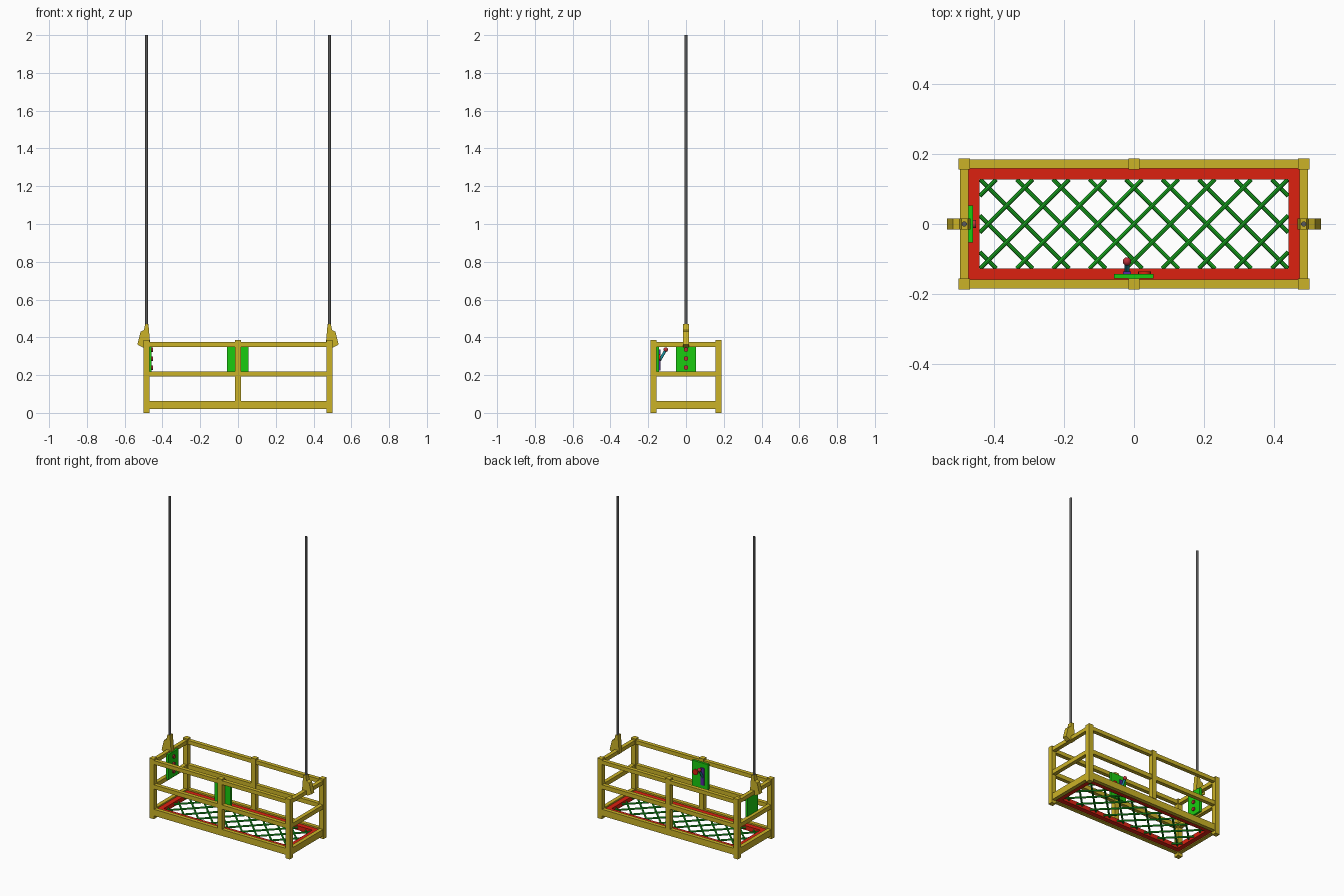
import bpy, bmesh, math
from mathutils import Vector, Matrix

if "Cube" in bpy.data.objects:
    bpy.data.objects.remove(bpy.data.objects["Cube"])


def mat(name, rgb):
    m = bpy.data.materials.new(name)
    m.diffuse_color = (*rgb, 1)
    m.use_nodes = True
    m.node_tree.nodes["Principled BSDF"].inputs["Base Color"].default_value = m.diffuse_color
    return m


YELLOW = mat("yellow_paint", (0.60, 0.45, 0.02))
RED = mat("red_paint", (0.72, 0.015, 0.005))
GREEN = mat("green_panel", (0.01, 0.60, 0.005))
MESH = mat("green_mesh", (0.01, 0.42, 0.015))
DARK = mat("cable_grey", (0.10, 0.10, 0.10))
TEAL = mat("teal", (0.01, 0.30, 0.36))
PURPLE = mat("purple", (0.10, 0.02, 0.35))
KNOB = mat("knob_red", (0.50, 0.03, 0.04))


def add_box(bm, lo, hi):
    lo, hi = Vector(lo), Vector(hi)
    size = hi - lo
    m = Matrix.Translation((lo + hi) / 2) @ Matrix.Diagonal((*size, 1))
    bmesh.ops.create_cube(bm, size=1, matrix=m)


def add_rod(bm, a, b, r, sides=12):
    a, b = Vector(a), Vector(b)
    d = b - a
    m = Matrix.Translation((a + b) / 2) @ d.to_track_quat('Z', 'Y').to_matrix().to_4x4()
    bmesh.ops.create_cone(bm, cap_ends=True, segments=sides, radius1=r,
                          radius2=r, depth=d.length, matrix=m)


def finish(bm, name, material, smooth=False):
    bmesh.ops.recalc_face_normals(bm, faces=bm.faces)
    me = bpy.data.meshes.new(name)
    bm.to_mesh(me)
    bm.free()
    ob = bpy.data.objects.new(name, me)
    bpy.context.collection.objects.link(ob)
    me.materials.append(material)
    if smooth:
        bpy.ops.object.select_all(action='DESELECT')
        ob.select_set(True)
        bpy.context.view_layer.objects.active = ob
        bpy.ops.object.shade_smooth_by_angle(angle=math.radians(40))
    return ob


def box(name, lo, hi, material):
    bm = bmesh.new()
    add_box(bm, lo, hi)
    return finish(bm, name, material)


def rod(name, a, b, r, material, sides=16):
    bm = bmesh.new()
    add_rod(bm, a, b, r, sides)
    return finish(bm, name, material, True)


# Posts: four corners, plus one in the middle of each long side
PX, PY, W = 0.484, 0.171, 0.016
for sy, side in ((-1, "front"), (1, "back")):
    for sx, end in ((-1, "left"), (0, "middle"), (1, "right")):
        x, y = sx * PX, sy * PY
        box(f"{side}_{end}_post", (x - W, y - W, 0.0 if sx else 0.06),
            (x + W, y + W, 0.385), YELLOW)

# Rails at three heights on all four sides
T = 0.0125
for label, z0, z1 in (("bottom", 0.02, 0.062), ("mid", 0.192, 0.219), ("top", 0.35, 0.375)):
    for s, side, end in ((-1, "front", "left"), (1, "back", "right")):
        box(f"{label}_{side}_rail", (-PX, s * PY - T, z0), (PX, s * PY + T, z1), YELLOW)
        box(f"{label}_{end}_rail", (s * PX - T, -PY, z0), (s * PX + T, PY, z1), YELLOW)

# Red floor frame
bm = bmesh.new()
IX, IY = 0.44, 0.127
for s in (-1, 1):
    ya, yb = sorted((s * IY, s * 0.16))
    add_box(bm, (-0.473, ya, 0.025), (0.473, yb, 0.053))
    xa, xb = sorted((s * IX, s * 0.473))
    add_box(bm, (xa, -IY, 0.025), (xb, IY, 0.053))
finish(bm, "floor_frame", RED)

# Diagonal floor mesh, each bar clipped to the frame opening
bm = bmesh.new()
PITCH = 0.104
for k in range(-6, 7):
    c = k * PITCH
    for s in (-1, 1):
        x0, x1 = max(-IX, c - IY), min(IX, c + IY)
        if x1 - x0 > 0.01:
            z = 0.039 + s * 0.002
            add_rod(bm, (x0, s * (x0 - c), z), (x1, s * (x1 - c), z), 0.006, 8)
finish(bm, "floor_mesh", MESH, True)

# Cable brackets at both ends, with their cables
profile = [(0.466, 0.375), (0.474, 0.47), (0.492, 0.47), (0.498, 0.438),
           (0.516, 0.43), (0.533, 0.362), (0.505, 0.347), (0.466, 0.352)]
for s, end in ((-1, "left"), (1, "right")):
    bm = bmesh.new()
    face = bm.faces.new([bm.verts.new((s * x, -0.015, z)) for x, z in profile])
    ext = bmesh.ops.extrude_face_region(bm, geom=[face])
    bmesh.ops.translate(bm, vec=(0, 0.03, 0),
                        verts=[g for g in ext["geom"] if isinstance(g, bmesh.types.BMVert)])
    finish(bm, f"{end}_bracket", YELLOW)
    rod(f"{end}_cable", (s * 0.484, 0, 0.40), (s * 0.484, 0, 2.0), 0.0075, DARK)

# Left control panel with three buttons
box("button_panel", (-0.476, -0.053, 0.203), (-0.459, 0.053, 0.365), GREEN)
for i in range(3):
    z = 0.24 + i * 0.0475
    rod(f"button_{i + 1}", (-0.462, 0, z), (-0.451, 0, z), 0.012, KNOB)

# Front control panel with stop button and lever
box("lever_panel", (-0.057, -0.156, 0.203), (0.056, -0.142, 0.365), GREEN)
rod("stop_button", (0.03, -0.145, 0.295), (0.03, -0.135, 0.295), 0.018, RED)
box("lever_base", (-0.032, -0.145, 0.225), (-0.008, -0.136, 0.335), PURPLE)
rod("lever_arm", (-0.02, -0.145, 0.268), (-0.02, -0.109, 0.33), 0.007, TEAL)
bm = bmesh.new()
bmesh.ops.create_uvsphere(bm, u_segments=16, v_segments=10, radius=0.012,
                          matrix=Matrix.Translation((-0.02, -0.107, 0.335)))
finish(bm, "lever_knob", KNOB, True)
